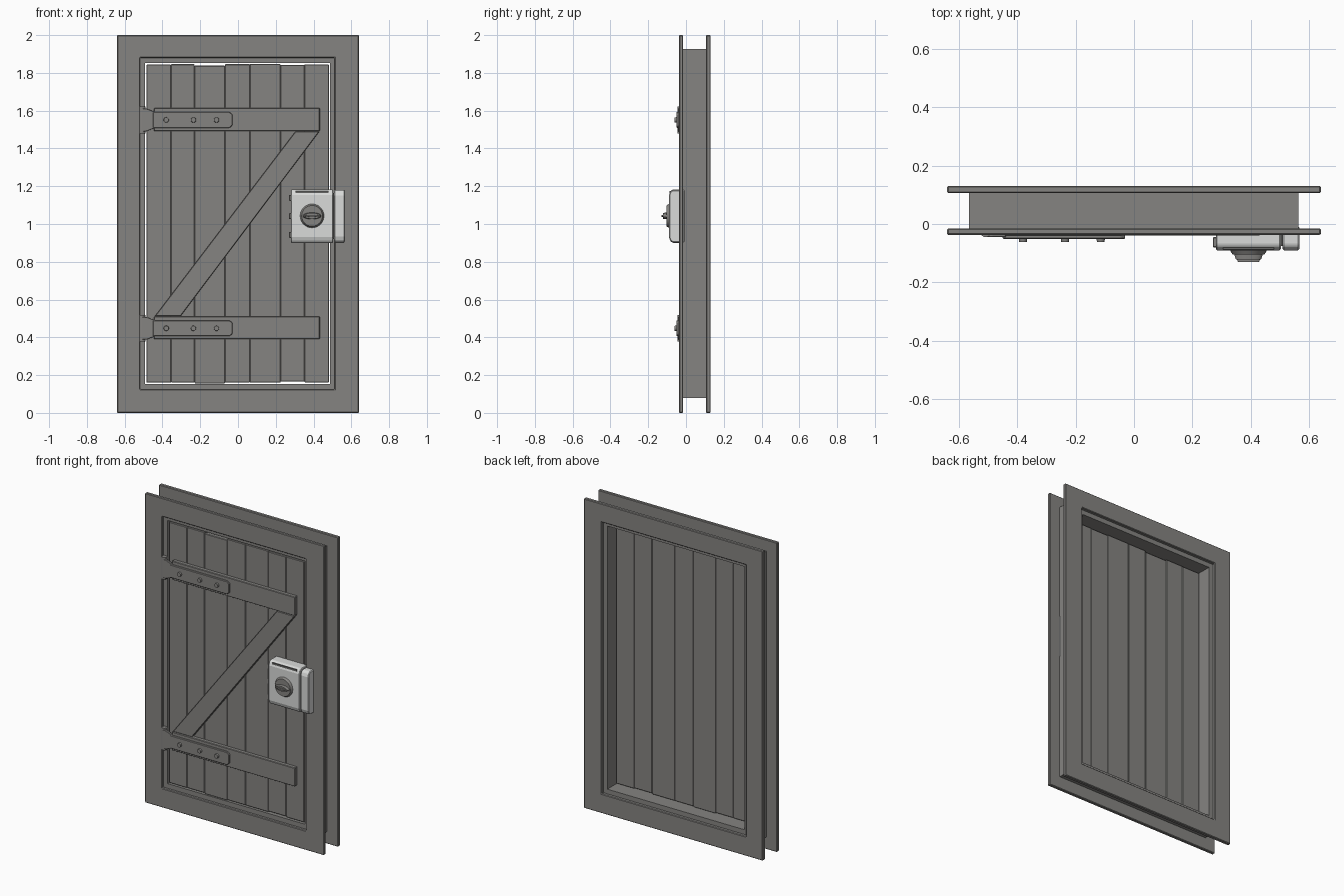
import bpy, bmesh, math
from mathutils import Matrix, Vector

if "Cube" in bpy.data.objects:
    bpy.data.objects.remove(bpy.data.objects["Cube"])


def material(name, rgb):
    m = bpy.data.materials.new(name)
    m.diffuse_color = (*rgb, 1)
    m.use_nodes = True
    m.node_tree.nodes["Principled BSDF"].inputs["Base Color"].default_value = m.diffuse_color
    return m


GREY = material("weathered grey", (0.235, 0.23, 0.22))
LIGHT = material("light lock metal", (0.70, 0.71, 0.70))
DARK = material("dark slot", (0.13, 0.13, 0.125))


def finish(name, bm, mat, bevel=0.0, smooth=False):
    bmesh.ops.recalc_face_normals(bm, faces=bm.faces)
    me = bpy.data.meshes.new(name)
    bm.to_mesh(me)
    bm.free()
    me.materials.append(mat)
    ob = bpy.data.objects.new(name, me)
    bpy.context.collection.objects.link(ob)
    if smooth:
        for p in me.polygons:
            p.use_smooth = len(p.vertices) == 4
    if bevel:
        b = ob.modifiers.new("edge bevel", 'BEVEL')
        b.width, b.segments, b.limit_method = bevel, 1, 'ANGLE'
    return ob


def prism(name, pts, axis, a, b, mat, bevel=0.0):
    """Extrude a closed profile: (x, z) along y, or (y, z) along x."""
    bm = bmesh.new()
    place = (lambda p, t: (p[0], t, p[1])) if axis == 'Y' else (lambda p, t: (t, p[0], p[1]))
    ends = [[bm.verts.new(place(p, t)) for p in pts] for t in (a, b)]
    bm.faces.new(ends[0])
    bm.faces.new(ends[1])
    n = len(pts)
    for i in range(n):
        j = (i + 1) % n
        bm.faces.new((ends[0][i], ends[0][j], ends[1][j], ends[1][i]))
    return finish(name, bm, mat, bevel)


def box(name, x0, x1, y0, y1, z0, z1, mat, bevel=0.0):
    return prism(name, [(x0, z0), (x1, z0), (x1, z1), (x0, z1)], 'Y', y0, y1, mat, bevel)


def frame(name, outer, inner, y0, y1, bevel=0.0):
    """Rectangular ring; rectangles are (x0, x1, z0, z1)."""
    bm = bmesh.new()
    loops = []
    for (x0, x1, z0, z1), y in ((outer, y0), (outer, y1), (inner, y1), (inner, y0)):
        loops.append([bm.verts.new((x, y, z)) for x, z in
                      ((x0, z0), (x1, z0), (x1, z1), (x0, z1))])
    for k in range(4):
        p, q = loops[k], loops[(k + 1) % 4]
        for i in range(4):
            j = (i + 1) % 4
            bm.faces.new((p[i], p[j], q[j], q[i]))
    return finish(name, bm, GREY, bevel)


def round_part(name, centre, y_back, y_front, r_back, r_front, mat, sides=24, flat=1.0):
    """Tapered round part pointing to the front; flat squashes its height."""
    bm = bmesh.new()
    bmesh.ops.create_cone(bm, cap_ends=True, segments=sides, radius1=r_back,
                          radius2=r_front, depth=y_back - y_front)
    bmesh.ops.transform(bm, verts=bm.verts, matrix=Matrix.Rotation(math.pi / 2, 4, 'X'))
    for v in bm.verts:
        v.co.z *= flat
        v.co += Vector((centre[0], (y_back + y_front) / 2, centre[1]))
    return finish(name, bm, mat, smooth=True)


# Door frame: front casing, jamb, back casing
casing_out, opening = (-0.64, 0.64, 0, 2), (-0.518, 0.511, 0.125, 1.88)
frame("front_casing", casing_out, opening, -0.037, -0.015, 0.004)
frame("back_casing", casing_out, opening, 0.106, 0.13, 0.004)
frame("jamb", (-0.565, 0.563, 0.08, 1.926), (-0.492, 0.488, 0.153, 1.853), -0.015, 0.106)

# Planks, with slightly uneven ends
edges = [-0.484, -0.355, -0.23, -0.069, 0.063, 0.225, 0.352, 0.481]
tops = [1.845, 1.846, 1.838, 1.846, 1.847, 1.843, 1.845]
bottoms = [0.160, 0.161, 0.156, 0.160, 0.160, 0.165, 0.161]
for i in range(7):
    box(f"plank_{i + 1}", edges[i], edges[i + 1], -0.012, 0.025, bottoms[i], tops[i], GREY, 0.003)

# Z-shaped bracing
box("upper_batten", -0.445, 0.433, -0.039, -0.012, 1.492, 1.614, GREY, 0.003)
box("lower_batten", -0.445, 0.433, -0.039, -0.012, 0.39, 0.51, GREY, 0.003)
prism("diagonal_brace", [(-0.44, 0.512), (-0.304, 0.512), (0.431, 1.49), (0.304, 1.49)],
      'Y', -0.037, -0.012, GREY, 0.003)

# Strap hinges: barrel, flared leaf, long strap and bolts
for label, z in (("upper", 1.551), ("lower", 0.448)):
    bm = bmesh.new()
    bmesh.ops.create_cone(bm, cap_ends=True, segments=16, radius1=0.018, radius2=0.018,
                          depth=0.142, matrix=Matrix.Translation((-0.508, -0.027, z)))
    finish(label + "_hinge_barrel", bm, GREY, smooth=True)
    prism(label + "_hinge_leaf",
          [(-0.508, z - 0.06), (-0.485, z - 0.06), (-0.437, z - 0.042),
           (-0.437, z + 0.042), (-0.485, z + 0.06), (-0.508, z + 0.06)],
          'Y', -0.045, -0.03, GREY, 0.002)
    prism(label + "_hinge_strap",
          [(-0.45, z - 0.042), (-0.045, z - 0.042), (-0.03, z - 0.03),
           (-0.03, z + 0.03), (-0.045, z + 0.042), (-0.45, z + 0.042)],
          'Y', -0.051, -0.037, GREY, 0.003)
    for i, x in enumerate((-0.38, -0.236, -0.114)):
        round_part(f"{label}_hinge_bolt_{i + 1}", (x, z), -0.045, -0.062, 0.015, 0.013, GREY, 12)


# Lock case and keeper: profile with sloped top and bottom front edges
def lock_profile(z0, z1):
    return [(-0.008, z0), (-0.07, z0), (-0.082, z0 + 0.008), (-0.09, z0 + 0.03),
            (-0.09, z1 - 0.03), (-0.082, z1 - 0.008), (-0.07, z1), (-0.008, z1)]


prism("lock_case", lock_profile(0.90, 1.183), 'X', 0.28, 0.503, LIGHT, 0.004)
prism("lock_keeper", lock_profile(0.903, 1.18), 'X', 0.509, 0.566, LIGHT, 0.004)
box("lock_tongue", 0.49, 0.52, -0.075, -0.01, 0.92, 1.165, DARK)
box("lock_top_slot", 0.305, 0.48, -0.087, -0.08, 1.164, 1.176, DARK)
for i, z in enumerate((1.138, 1.042, 0.942)):
    box(f"lock_side_stud_{i + 1}", 0.27, 0.285, -0.08, -0.045, z - 0.016, z + 0.016, GREY, 0.003)

# Turn knob
knob = (0.392, 1.043)
round_part("knob_base", knob, -0.085, -0.104, 0.066, 0.055, GREY, 32)
round_part("knob_grip", knob, -0.10, -0.122, 0.050, 0.043, GREY, 32, 0.36)
round_part("knob_ridge", knob, -0.115, -0.13, 0.042, 0.036, GREY, 32, 0.14)
